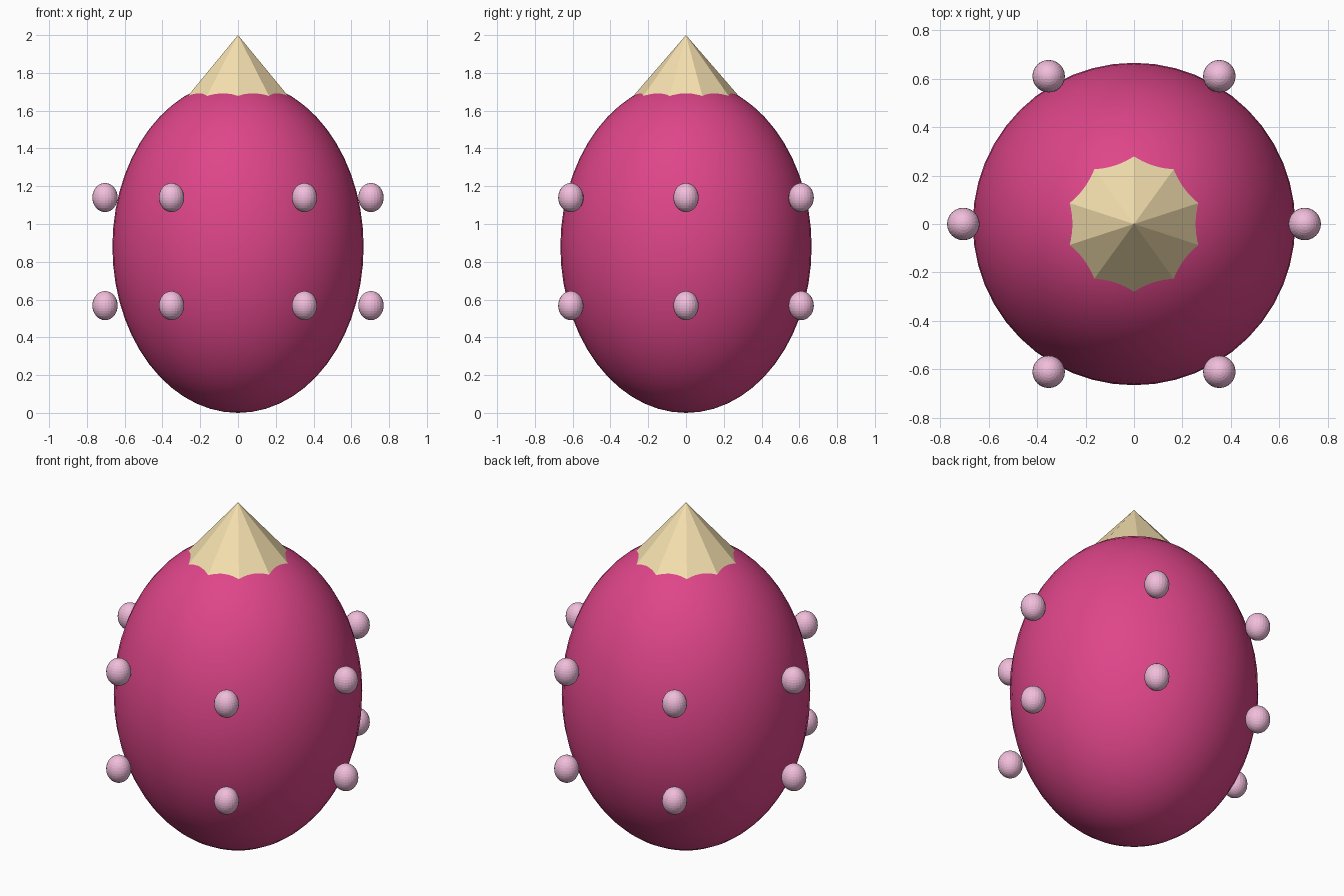
import bpy
from math import cos, sin, radians

if "Cube" in bpy.data.objects:
    bpy.data.objects.remove(bpy.data.objects["Cube"])


def material(name, color):
    m = bpy.data.materials.new(name)
    m.diffuse_color = (*color, 1)
    m.use_nodes = True
    m.node_tree.nodes["Principled BSDF"].inputs["Base Color"].default_value = m.diffuse_color
    return m


MAGENTA = material("magenta", (0.73, 0.06, 0.25))
PINK = material("pale_pink", (0.88, 0.51, 0.71))
CREAM = material("cream", (0.92, 0.75, 0.43))


def ellipsoid(name, loc, r, h, segments, rings, mat):
    bpy.ops.mesh.primitive_uv_sphere_add(segments=segments, ring_count=rings, radius=1, location=loc)
    ob = bpy.context.object
    ob.name = name
    ob.scale = (r, r, h)
    bpy.ops.object.transform_apply(location=False, rotation=False, scale=True)
    ob.data.materials.append(mat)
    return ob


# Egg-shaped body
ellipsoid("body", (0, 0, 0.88), 0.665, 0.88, 48, 28, MAGENTA)
bpy.ops.object.shade_smooth()

# Ten-sided pointed cap, sunk into the top of the body
TOP, BASE = 2.0, 1.62
bpy.ops.mesh.primitive_cone_add(vertices=10, radius1=0.866 * (TOP - BASE), radius2=0,
                                depth=TOP - BASE, location=(0, 0, (TOP + BASE) / 2))
cap = bpy.context.object
cap.name = "cap"
cap.data.materials.append(CREAM)

# Two rings of six studs
for row, z in (("lower", 0.568), ("upper", 1.14)):
    for i in range(6):
        a = radians(60 * i)
        ellipsoid(f"{row}_stud_{i + 1}", (0.704 * cos(a), 0.704 * sin(a), z),
                  0.067, 0.077, 24, 16, PINK)
